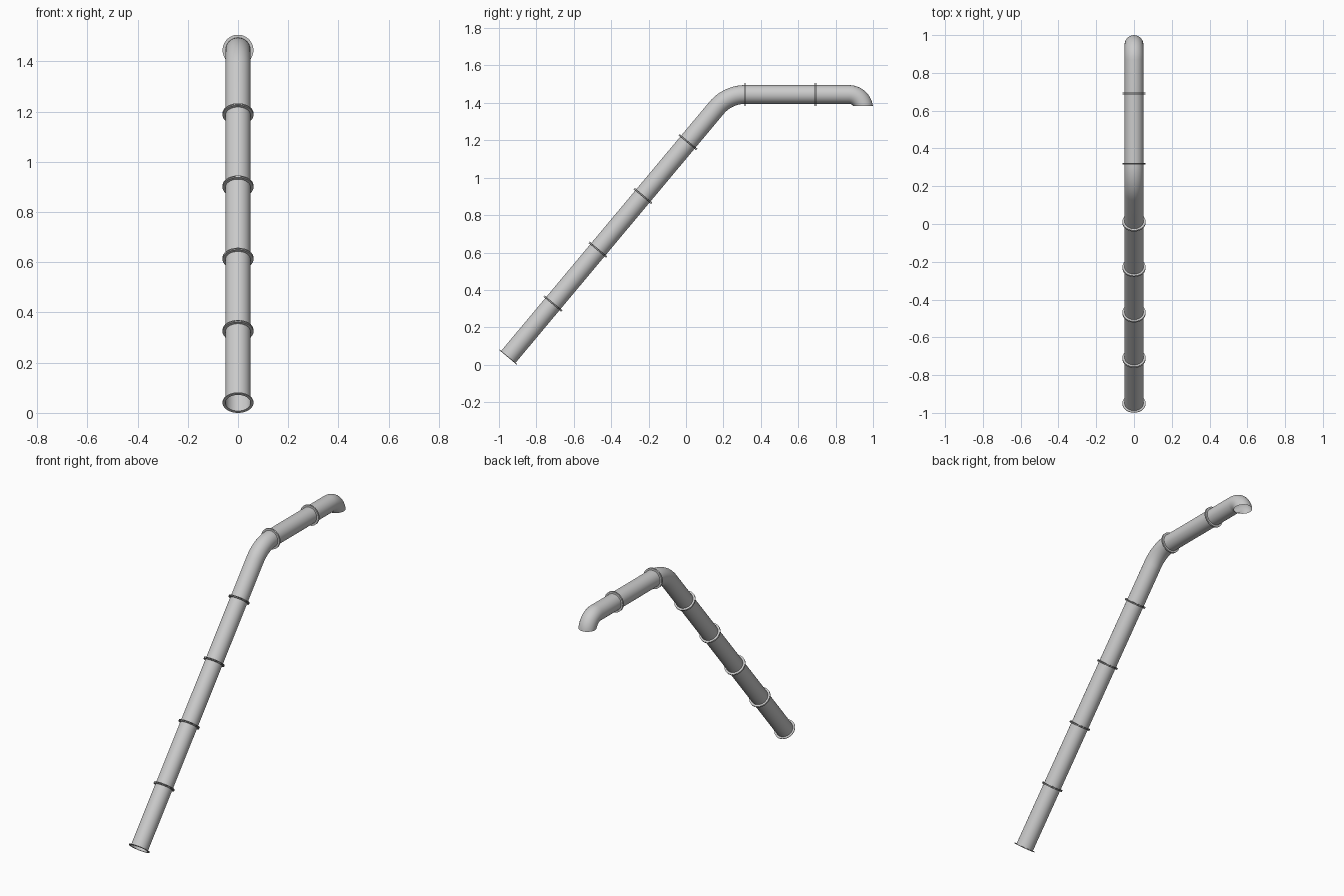
import bpy, bmesh
from math import sin, cos, tan, pi, radians

if "Cube" in bpy.data.objects:
    bpy.data.objects.remove(bpy.data.objects["Cube"])

SEG = 40
R_PIPE, R_FLANGE = 0.05, 0.0615
SLOPE = radians(50.1)
Z_TOP = 1.445
START = (-0.952, 0.0395)
STEP = 0.375


def skin(name, stations, closed=False, cut_z=None):
    """Join rings; each station is (y, z, direction angle, radius)."""
    bm = bmesh.new()
    rings = []
    for y, z, a, r in stations:
        rings.append([bm.verts.new((r * cos(t), y - sin(a) * r * sin(t), z + cos(a) * r * sin(t)))
                      for t in (2 * pi * i / SEG for i in range(SEG))])
    pairs = list(zip(rings, rings[1:]))
    if closed:
        pairs.append((rings[-1], rings[0]))
    for p, q in pairs:
        for i in range(SEG):
            j = (i + 1) % SEG
            bm.faces.new((p[i], q[i], q[j], p[j]))
    bmesh.ops.recalc_face_normals(bm, faces=bm.faces)
    # orient open tubes outward
    if not closed:
        f = next(iter(bm.faces))
        y, z = (stations[0][0] + stations[1][0]) / 2, (stations[0][1] + stations[1][1]) / 2
        c = f.calc_center_median()
        if f.normal.x * c.x + f.normal.y * (c.y - y) + f.normal.z * (c.z - z) < 0:
            bmesh.ops.reverse_faces(bm, faces=bm.faces)
    if cut_z is not None:
        bmesh.ops.bisect_plane(bm, geom=bm.verts[:] + bm.edges[:] + bm.faces[:],
                               plane_co=(0, 0, cut_z), plane_no=(0, 0, 1), clear_inner=True)
    me = bpy.data.meshes.new(name)
    bm.to_mesh(me)
    bm.free()
    ob = bpy.data.objects.new(name, me)
    bpy.context.collection.objects.link(ob)
    bpy.ops.object.select_all(action='DESELECT')
    ob.select_set(True)
    bpy.context.view_layer.objects.active = ob
    bpy.ops.object.shade_smooth_by_angle(angle=radians(35))


def along(t):
    return START[0] + t * cos(SLOPE), START[1] + t * sin(SLOPE)


def pipe(name, p, q, a):
    skin(name, [(*p, a, R_PIPE), (*q, a, R_PIPE)])


def arc(y0, radius, a0, a1, n):
    """Stations of a bend whose top point is (y0, Z_TOP)."""
    angles = [a0 + (a1 - a0) * i / n for i in range(n + 1)]
    return [(y0 - radius * sin(a), Z_TOP - radius + radius * cos(a), a, R_PIPE) for a in angles]


def flange(name, p, a, offset):
    """Thin collar disc around the pipe."""
    ends = [(offset, R_PIPE), (offset, R_FLANGE), (offset + 0.004, R_FLANGE), (offset + 0.004, R_PIPE)]
    skin(name, [(p[0] + d * cos(a), p[1] + d * sin(a), a, r) for d, r in ends], closed=True)


# Sloping sections
for i in range(4):
    pipe(f"slope_pipe_{i + 1}", along(i * STEP), along((i + 1) * STEP), SLOPE)

# Upper bend with its straight lead-in
BEND_R = 0.2
corner_y = START[0] + (Z_TOP - START[1]) / tan(SLOPE)
bend_end = corner_y + BEND_R * tan(SLOPE / 2)
skin("upper_bend", [(*along(4 * STEP), SLOPE, R_PIPE)] + arc(bend_end, BEND_R, SLOPE, 0, 12))

# Level section and downturned outlet with a level cut
level_a, level_b = (bend_end, Z_TOP), (bend_end + STEP, Z_TOP)
pipe("level_pipe", level_a, level_b, 0)
skin("outlet_elbow", [(*level_b, 0, R_PIPE)] + arc(0.871, 0.08, 0, -pi / 2, 14), cut_z=1.383)

# Bottom rim and paired joint flanges
flange("bottom_rim", START, SLOPE, 0)
joints = [(along(i * STEP), SLOPE) for i in range(1, 5)] + [(level_a, 0), (level_b, 0)]
for i, (p, a) in enumerate(joints):
    flange(f"joint_{i + 1}_flange_a", p, a, -0.005)
    flange(f"joint_{i + 1}_flange_b", p, a, 0.001)
